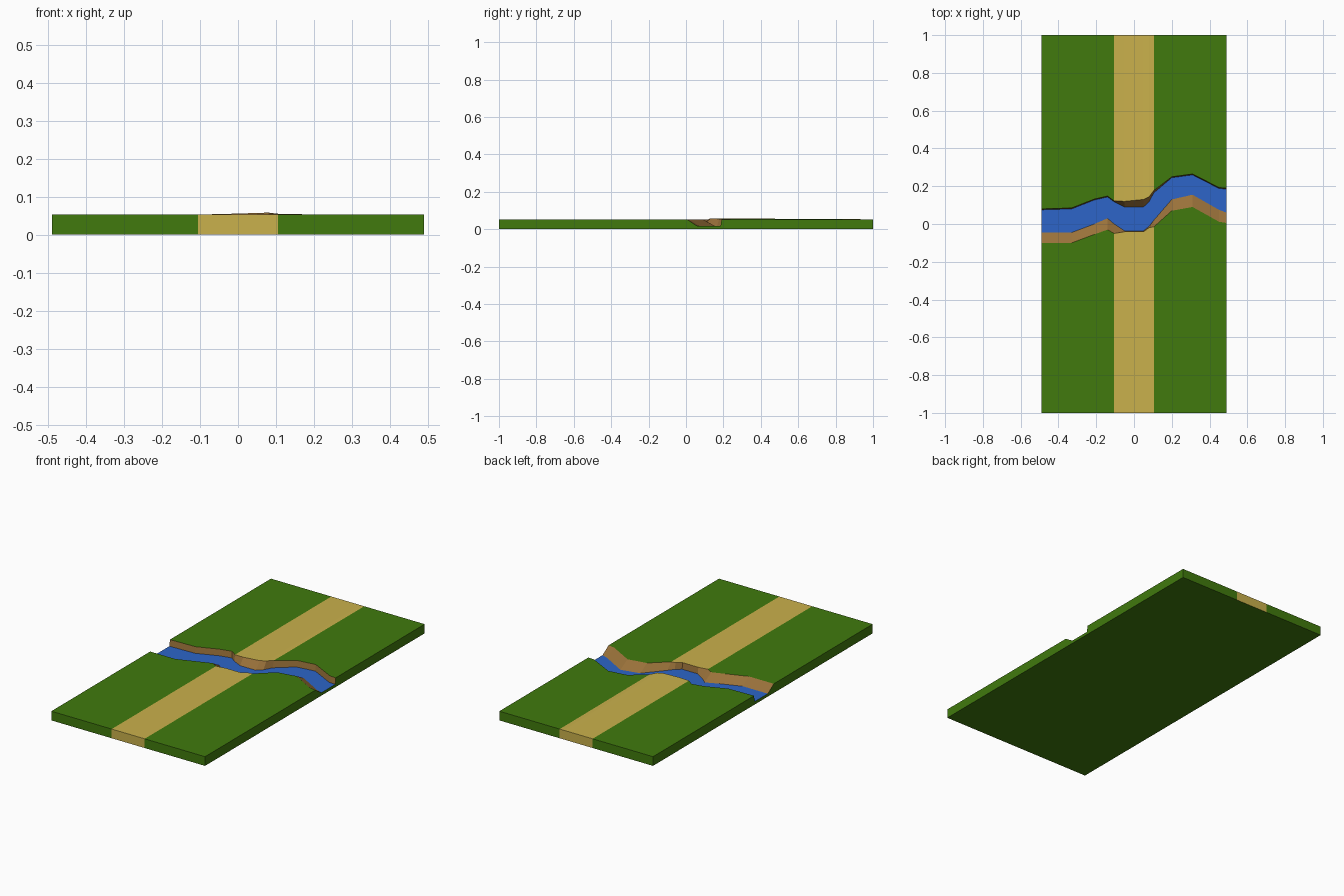
import bpy, bmesh

if "Cube" in bpy.data.objects:
    bpy.data.objects.remove(bpy.data.objects["Cube"])

TOP, WATER = 0.053, 0.017
GRASS, ROAD, SOIL, RIVER = range(4)
ROAD_HALF = 0.105


def material(name, rgb):
    m = bpy.data.materials.new(name)
    m.diffuse_color = (*rgb, 1)
    m.use_nodes = True
    m.node_tree.nodes["Principled BSDF"].inputs["Base Color"].default_value = m.diffuse_color
    return m


mats = [material("grass_green", (0.052, 0.195, 0.004)),
        material("road_sand", (0.59, 0.44, 0.072)),
        material("bank_brown", (0.32, 0.165, 0.042)),
        material("water_blue", (0.026, 0.13, 0.58))]

# River stations: x, south bank, south water, north water, north bank, north lip rise
stations = [
    (-0.49, -0.10, -0.045, 0.075, 0.080, 0),
    (-0.33, -0.10, -0.045, 0.080, 0.085, 0),
    (-0.21, -0.055, 0.00, 0.127, 0.132, 0),
    (-0.14, -0.03, 0.03, 0.143, 0.148, 0),
    (-0.105, -0.05, 0.00, 0.117, 0.122, 0),
    (-0.05, -0.041, -0.036, 0.090, 0.120, 0.001),
    (0.05, -0.041, -0.036, 0.090, 0.130, 0.004),
    (0.08, -0.02, -0.012, 0.118, 0.145, 0.005),
    (0.105, -0.015, 0.02, 0.165, 0.178, 0.002),
    (0.20, 0.07, 0.13, 0.245, 0.250, 0),
    (0.31, 0.09, 0.155, 0.260, 0.265, 0),
    (0.45, 0.012, 0.075, 0.188, 0.193, 0),
    (0.49, 0.005, 0.060, 0.185, 0.190, 0),
]


def build(name, loft_fn):
    bm = bmesh.new()
    loft_fn(bm)
    bmesh.ops.recalc_face_normals(bm, faces=bm.faces[:])
    me = bpy.data.meshes.new(name)
    bm.to_mesh(me)
    bm.free()
    for m in mats:
        me.materials.append(m)
    ob = bpy.data.objects.new(name, me)
    bpy.context.collection.objects.link(ob)


# Ground slab: one closed cross-section lofted along x, with the river bed cut in
def terrain(bm):
    rings = []
    for x, bs, ws, wn, bn, lip in stations:
        prof = [(-1, 0), (-1, TOP), (bs, TOP), (ws, WATER), (wn, WATER),
                (bn, TOP + lip), (1, TOP), (1, 0)]
        rings.append([bm.verts.new((x, y, z)) for y, z in prof])
    for a, b in zip(rings, rings[1:]):
        on_road = abs(a[0].co.x + b[0].co.x) / 2 < ROAD_HALF
        ground = ROAD if on_road else GRASS
        # front end, south land, south bank, water, north bank, north land, back end, base
        kinds = [ground, ground, SOIL, RIVER, SOIL, ground, ground, GRASS]
        for i, kind in enumerate(kinds):
            j = (i + 1) % 8
            f = bm.faces.new((a[i], a[j], b[j], b[i]))
            f.material_index = kind
    for ring in (rings[0], rings[-1]):
        bm.faces.new(ring).material_index = GRASS


build("river_crossing_ground", terrain)
